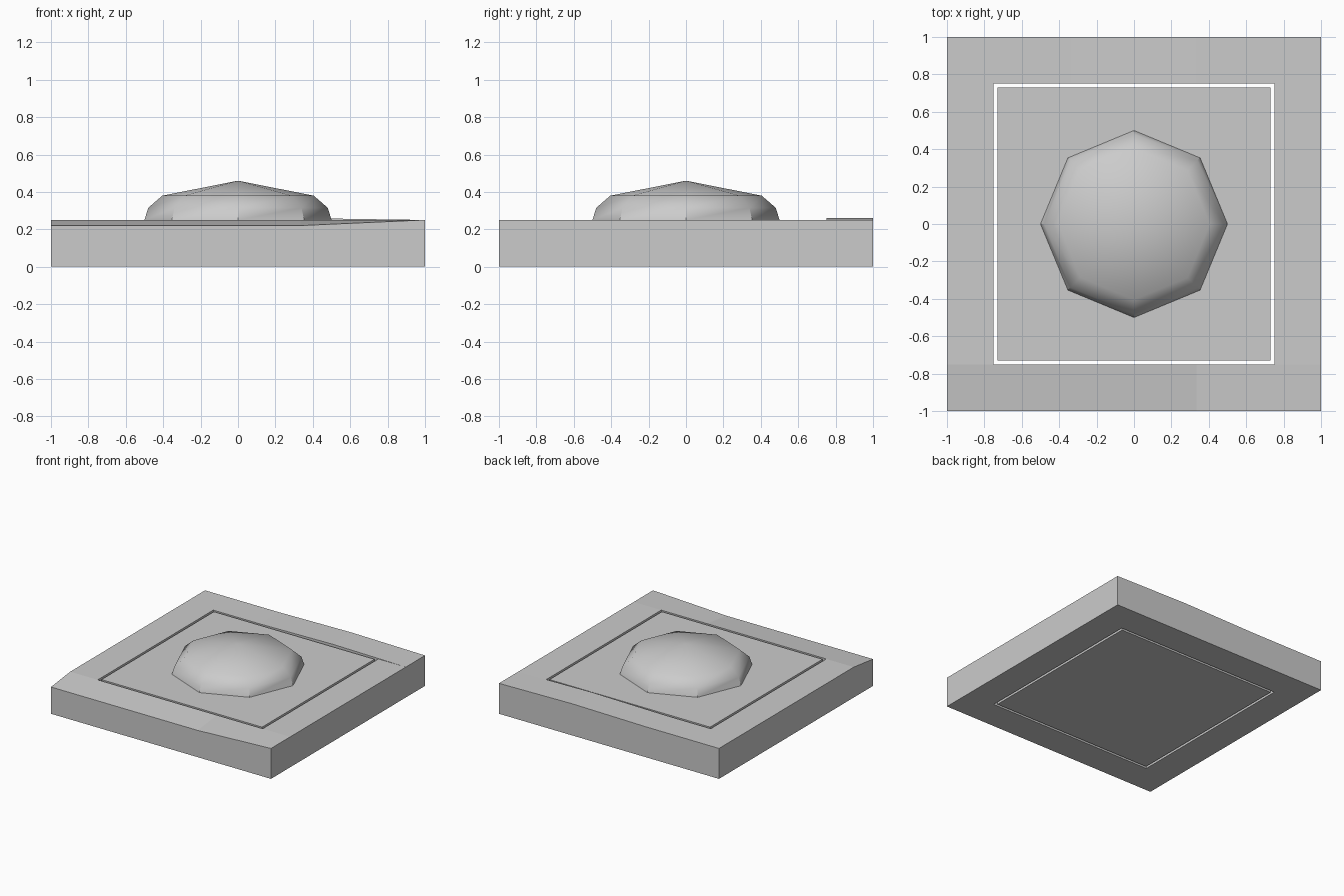
import bpy, bmesh
from math import cos, sin, pi

if "Cube" in bpy.data.objects:
    bpy.data.objects.remove(bpy.data.objects["Cube"])


def finish(name, bm):
    bmesh.ops.recalc_face_normals(bm, faces=bm.faces)
    mesh = bpy.data.meshes.new(name)
    bm.to_mesh(mesh)
    bm.free()
    obj = bpy.data.objects.new(name, mesh)
    bpy.context.collection.objects.link(obj)
    return obj


def loft(name, sections):
    """Bridge matching closed cross-sections and cap both ends."""
    bm = bmesh.new()
    rings = [[bm.verts.new(p) for p in s] for s in sections]
    n = len(rings[0])
    for a, b in zip(rings, rings[1:]):
        for i in range(n):
            j = (i + 1) % n
            bm.faces.new((a[i], a[j], b[j], b[i]))
    bm.faces.new(rings[0])
    bm.faces.new(rings[-1])
    return finish(name, bm)


def strip(name, stations, y0, y1):
    """Slab along x; each station is (x, top height at y0, top height at y1)."""
    return loft(name, [[(x, y0, 0), (x, y1, 0), (x, y1, b), (x, y0, a)]
                       for x, a, b in stations])


H, T = 0.25, 1 / 3

# Border: worn, sloping front, slightly heaved back, plain sides
strip("front_border", [(-1, .22, H), (-T, .22, H), (T, .22, H), (1, H, H)], -1, -.75)
strip("back_border", [(-1, H, H), (-T, H, H), (T, .26, .26), (1, H, H)], .75, 1)
strip("left_border", [(-1, H, H), (-.75, H, H)], -.75, .75)
strip("right_border", [(.75, H, H), (1, H, H)], -.75, .75)

# Centre slab, separated from the border by a narrow gap
strip("centre_slab", [(-.73, H, H), (.73, H, H)], -.73, .73)

# Eight-sided domed button
bm = bmesh.new()
rings = [[bm.verts.new((r * cos(i * pi / 4), r * sin(i * pi / 4), z)) for i in range(8)]
         for r, z in ((.5, .25), (.48, .315), (.405, .38))]
apex = bm.verts.new((0, 0, .46))
for i in range(8):
    j = (i + 1) % 8
    for a, b in zip(rings, rings[1:]):
        bm.faces.new((a[i], a[j], b[j], b[i]))
    bm.faces.new((rings[-1][i], rings[-1][j], apex))
bm.faces.new(rings[0])
dome = finish("dome_button", bm)
bpy.context.view_layer.objects.active = dome
dome.select_set(True)
bpy.ops.object.shade_smooth_by_angle(angle=pi / 5)
